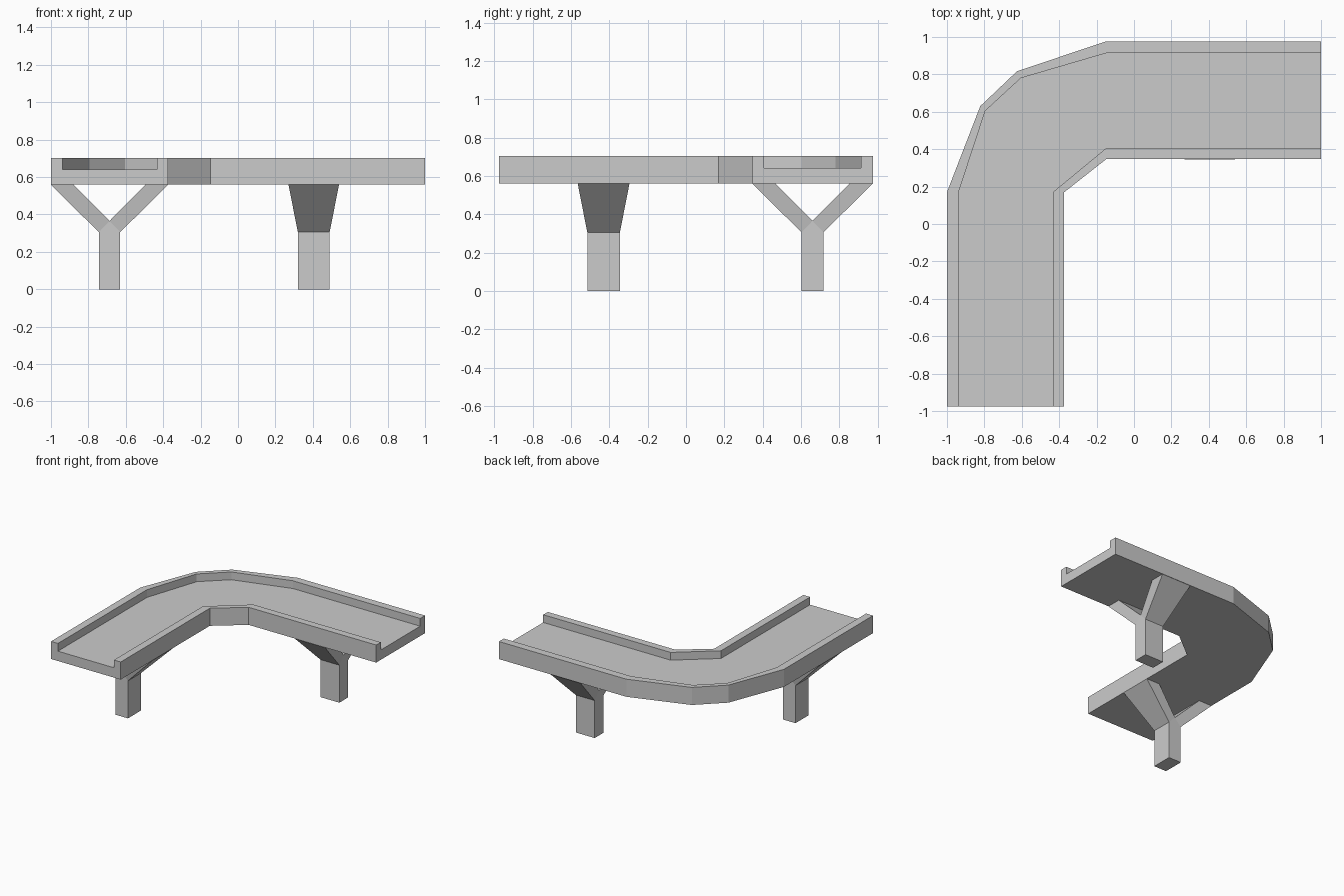
import bpy, bmesh
from mathutils import Vector

if "Cube" in bpy.data.objects:
    bpy.data.objects.remove(bpy.data.objects["Cube"])


def make_object(name, verts, faces):
    bm = bmesh.new()
    vs = [bm.verts.new(v) for v in verts]
    for f in faces:
        bm.faces.new([vs[i] for i in f])
    bmesh.ops.recalc_face_normals(bm, faces=bm.faces)
    mesh = bpy.data.meshes.new(name)
    bm.to_mesh(mesh)
    bm.free()
    obj = bpy.data.objects.new(name, mesh)
    bpy.context.collection.objects.link(obj)
    return obj


def split_corner(pts):
    # divide the single inner chamfer to match the outer bend stations
    a, b, c, d = [Vector(p) for p in pts]
    return [a, b, b.lerp(c, 1 / 3), b.lerp(c, 2 / 3), c, d]


BOTTOM, FLOOR, TOP = 0.56, 0.64, 0.703

# Curved channel deck: U-shaped section lofted around the bend
outer = [(-1, -0.975), (-1, 0.17), (-0.822, 0.63), (-0.625, 0.817), (-0.147, 0.977), (1, 0.977)]
outer_lip = [(-0.938, -0.975), (-0.938, 0.17), (-0.795, 0.605), (-0.605, 0.78), (-0.147, 0.914), (1, 0.914)]
inner_lip = split_corner([(-0.434, -0.975), (-0.434, 0.17), (-0.147, 0.407), (1, 0.407)])
inner = split_corner([(-0.373, -0.975), (-0.373, 0.17), (-0.147, 0.348), (1, 0.348)])

verts = []
for o, ol, il, i in zip(outer, outer_lip, inner_lip, inner):
    section = [(o, BOTTOM), (i, BOTTOM), (i, TOP), (il, TOP),
               (il, FLOOR), (ol, FLOOR), (ol, TOP), (o, TOP)]
    verts += [(p[0], p[1], z) for p, z in section]
faces = [range(8), range(40, 48)]
for s in range(5):
    for k in range(8):
        n = (k + 1) % 8
        faces.append((s * 8 + k, s * 8 + n, s * 8 + 8 + n, s * 8 + 8 + k))
make_object("channel_deck", verts, faces)


# Y-shaped support: post with two arms flaring toward the deck
def support(name, center, along_y):
    # (across, height, half depth)
    profile = [(-0.057, 0, 0.085), (0.057, 0, 0.085), (0.057, 0.305, 0.085),
               (0.314, BOTTOM, 0.135), (0.193, BOTTOM, 0.135), (0, 0.365, 0.085),
               (-0.193, BOTTOM, 0.135), (-0.314, BOTTOM, 0.135), (-0.057, 0.305, 0.085)]
    cx, cy = center
    pts = []
    for side in (-1, 1):
        for a, z, d in profile:
            dx, dy = (side * d, a) if along_y else (a, side * d)
            pts.append((cx + dx, cy + dy, z))
    fs = [(k, (k + 1) % 9, (k + 1) % 9 + 9, k + 9) for k in range(9)]
    for base in (0, 9):
        for f in ((0, 1, 2, 5, 8), (2, 3, 4, 5), (5, 6, 7, 8)):
            fs.append([base + i for i in f])
    make_object(name, pts, fs)


support("front_support", (-0.687, -0.43), False)
support("right_support", (0.405, 0.66), True)
